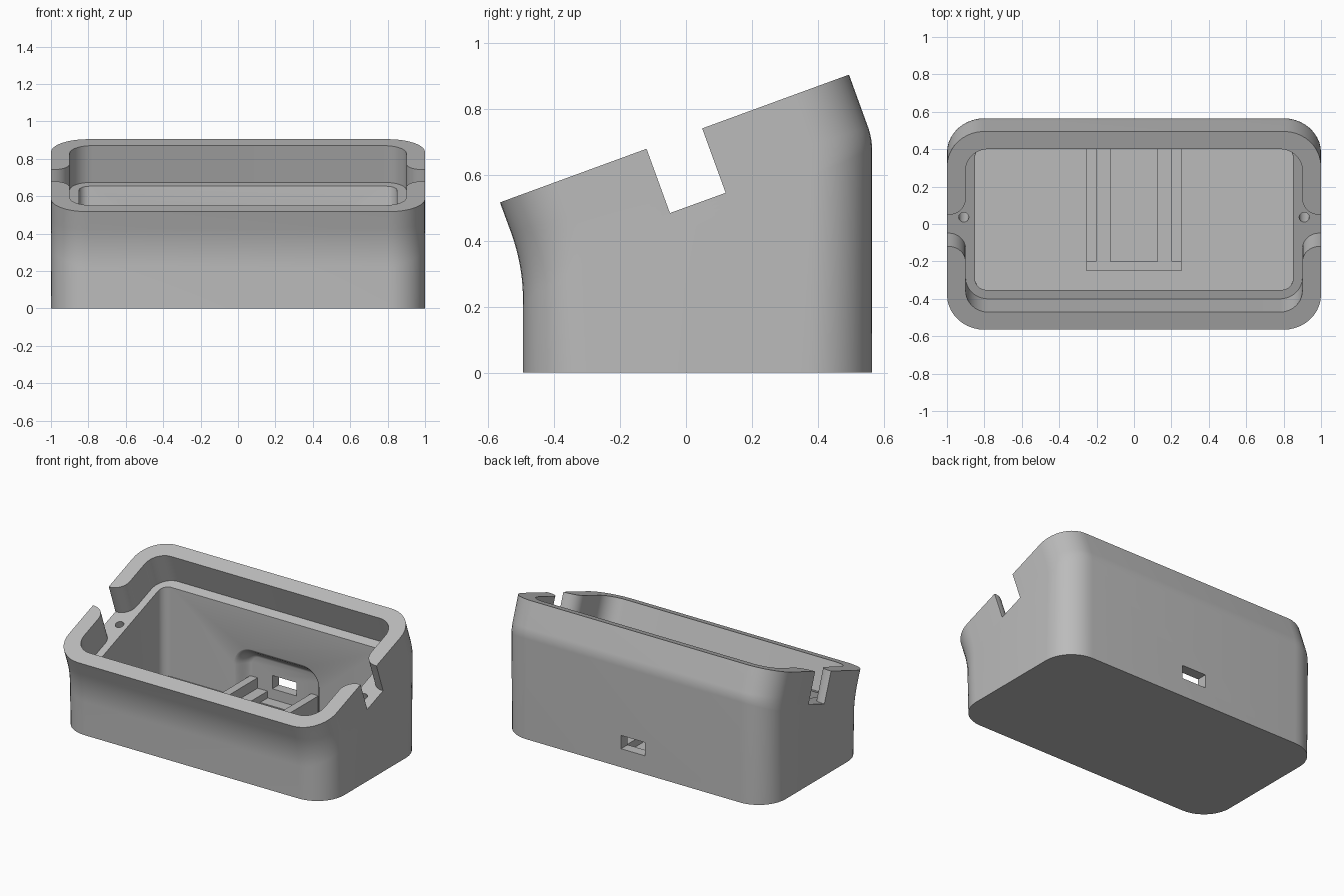
import bpy, bmesh, math
from mathutils import Matrix, Vector

if "Cube" in bpy.data.objects:
    bpy.data.objects.remove(bpy.data.objects["Cube"])

grey = bpy.data.materials.new("plain grey")
grey.use_nodes = True
COLOUR = (0.5, 0.5, 0.5, 1)
grey.diffuse_color = COLOUR
grey.node_tree.nodes["Principled BSDF"].inputs["Base Color"].default_value = COLOUR

TILT = math.radians(20)
DEPTH = 0.207  # recess depth below the sloping rim
FRAME = Matrix.Translation((0, -0.035, 0.71)) @ Matrix.Rotation(TILT, 4, 'X')


def arc(cx, cy, r, start, end, n=10):
    angles = [math.radians(start + (end - start) * i / n) for i in range(n + 1)]
    return [(cx + r * math.cos(a), cy + r * math.sin(a)) for a in angles]


def rounded_rect(hx, hy, r):
    pts = []
    for k, (sx, sy) in enumerate([(1, 1), (-1, 1), (-1, -1), (1, -1)]):
        pts += arc(sx * (hx - r), sy * (hy - r), r, 90 * k, 90 * k + 90)
    return pts


def loft(name, rings):
    """Skin matching closed rings and cap both ends."""
    bm = bmesh.new()
    rows = [[bm.verts.new(p) for p in ring] for ring in rings]
    n = len(rows[0])
    for a, b in zip(rows, rows[1:]):
        for i in range(n):
            j = (i + 1) % n
            bm.faces.new((a[i], a[j], b[j], b[i]))
    bm.faces.new(rows[0])
    bm.faces.new(rows[-1])
    bmesh.ops.recalc_face_normals(bm, faces=bm.faces)
    mesh = bpy.data.meshes.new(name)
    bm.to_mesh(mesh)
    bm.free()
    mesh.materials.append(grey)
    obj = bpy.data.objects.new(name, mesh)
    bpy.context.collection.objects.link(obj)
    return obj


def sloped_rings(front, back, hx, r):
    """Rounded rectangles spanning matching front and back (y, z) paths."""
    rings = []
    for f, b in zip(front, back):
        f, b = Vector((0, *f)), Vector((0, *b))
        half = (b - f).length / 2
        axis, mid = (b - f).normalized(), (f + b) / 2
        rings.append([mid + axis * v + Vector((x, 0, 0))
                      for x, v in rounded_rect(hx, half, r)])
    return rings


def prism(name, outline, low, high, matrix):
    return loft(name, [[matrix @ Vector((x, y, z)) for x, y in outline]
                       for z in (low, high)])


def box(name, x0, x1, y0, y1, z0, z1):
    return prism(name, [(x0, y0), (x1, y0), (x1, y1), (x0, y1)], z0, z1, Matrix())


def cut(obj, cutters):
    for cutter in cutters:
        cutter.hide_render = True
        mod = obj.modifiers.new("cut", 'BOOLEAN')
        mod.operation, mod.solver, mod.object = 'DIFFERENCE', 'EXACT', cutter
    graph = bpy.context.evaluated_depsgraph_get()
    mesh = bpy.data.meshes.new_from_object(obj.evaluated_get(graph))
    obj.modifiers.clear()
    obj.data = mesh
    for cutter in cutters:
        bpy.data.objects.remove(cutter)


# Outer body: upright walls bending back into the sloping rim
front = [(-0.495, 0)] + arc(-1.095, 0.22, 0.6, 0, 20) + [(-0.565, 0.517)]
back = [(0.565, 0)] + arc(0.365, 0.677, 0.2, 0, 20) + [(0.495, 0.905)]
body = loft("housing", sloped_rings(front, back, 1, 0.2))

# Main cavity, with its open end following the slope
cavity = loft("cavity_cutter", sloped_rings(
    [(-0.352, 0.05), (-0.352, 0.42)], [(0.415, 0.05), (0.415, 0.72)], 0.85, 0.06))

# Lid recess with a rounded notch through each end
quarter = [(1.2, 0.09)] + arc(0.99, 0.18, 0.09, 270, 180) + arc(0.78, 0.344, 0.12, 0, 90)
outline = (quarter + [(-x, y) for x, y in reversed(quarter)]
           + [(-x, -y) for x, y in quarter] + [(x, -y) for x, y in reversed(quarter)])
recess = prism("recess_cutter", outline, -DEPTH, 0.1, FRAME)

# Soft-edged pocket that thins the back wall around the port
pocket_rings = []
for i in range(-1, 9):
    t = max(i, 0) / 8
    y = 0.3 if i < 0 else 0.413 + 0.082 * (1 - math.cos(math.pi * t)) / 2
    grow = 0.09 * (1 - t)
    pocket_rings.append([(x, y, max(z + 0.1, 0.054)) for x, z in
                         rounded_rect(0.24 + grow, 0.21 + grow, 0.05 + grow)])
pocket = loft("pocket_cutter", pocket_rings)

port = box("port_cutter", -0.09, 0.09, 0.38, 0.7, 0.125, 0.215)

# Screw holes in the ledge beside each notch
holes = [prism("hole_cutter", [(s * 0.91 + x, y) for x, y in rounded_rect(0.027, 0.027, 0.0269)],
               -DEPTH - 0.2, -DEPTH + 0.05, FRAME) for s in (-1, 1)]

cut(body, [cavity, recess, pocket, port] + holes)

# Board tray on the cavity floor
parts = [body, box("tray_front_wall", -0.255, 0.255, -0.25, -0.2, 0.04, 0.1)]
for side, s in (("left", 1), ("right", -1)):
    for name, a, b, top in (("wall", 0.2, 0.255, 0.17), ("ledge", 0.125, 0.2, 0.1)):
        x0, x1 = sorted((s * a, s * b))
        parts.append(box(f"{side}_tray_{name}", x0, x1, -0.2, 0.495, 0.04, top))

# Smooth the curves, keep the edges crisp
for obj in parts:
    bpy.ops.object.select_all(action='DESELECT')
    obj.select_set(True)
    bpy.context.view_layer.objects.active = obj
    bpy.ops.object.shade_smooth_by_angle(angle=math.radians(30))
